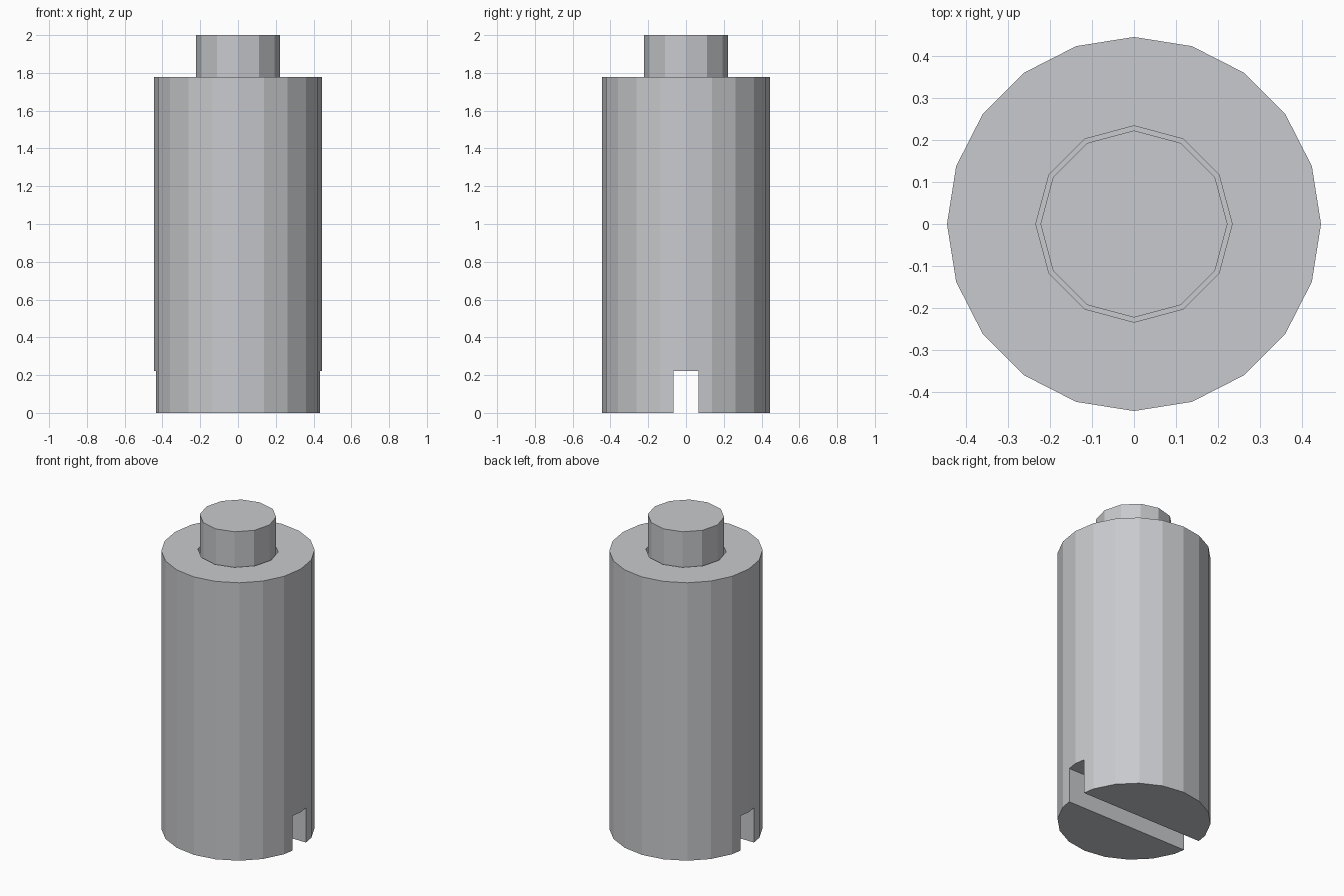
import bpy

cube = bpy.data.objects.get("Cube")
if cube:
    bpy.data.objects.remove(cube, do_unlink=True)

UNIT = 2 / 9            # nose length; every other size is a multiple of it
TOP = 8 * UNIT          # shoulder height
HOLE_FLOOR = 4 * UNIT   # bottom of the bore

steel = bpy.data.materials.new("grey steel")
steel.use_nodes = True
GREY = (0.58, 0.59, 0.61, 1)
steel.diffuse_color = GREY
steel.node_tree.nodes["Principled BSDF"].inputs["Base Color"].default_value = GREY


def cylinder(name, radius, bottom, top, sides):
    """Upright flat-shaded prism with corners on the x and y axes."""
    bpy.ops.mesh.primitive_cylinder_add(
        vertices=sides, radius=radius, depth=top - bottom,
        location=(0, 0, (bottom + top) / 2))
    obj = bpy.context.object
    obj.name = name
    obj.data.materials.append(steel)
    return obj


def cut(target, cutter):
    """Subtract the cutter from the target, then discard the cutter."""
    cutter.hide_render = True
    mod = target.modifiers.new("cut", "BOOLEAN")
    mod.operation = "DIFFERENCE"
    mod.solver = "EXACT"
    mod.object = cutter
    bpy.context.view_layer.objects.active = target
    bpy.ops.object.modifier_apply(modifier=mod.name)
    bpy.data.objects.remove(cutter, do_unlink=True)


# Threadless screw body
body = cylinder("body", 2 * UNIT, 0, TOP, 20)

# Bore that holds the sprung pin
cut(body, cylinder("bore_cutter", 1.05 * UNIT, HOLE_FLOOR, TOP + UNIT, 12))

# Screwdriver slot running along x across the underside
bpy.ops.mesh.primitive_cube_add(size=1, location=(0, 0, 0))
slot = bpy.context.object
slot.name = "slot_cutter"
slot.scale = (6 * UNIT, 0.6 * UNIT, 2 * UNIT)
slot.data.materials.append(steel)
cut(body, slot)

# Pin standing in the bore with a thin gap around it
cylinder("pin", UNIT, HOLE_FLOOR, TOP + UNIT, 12)
